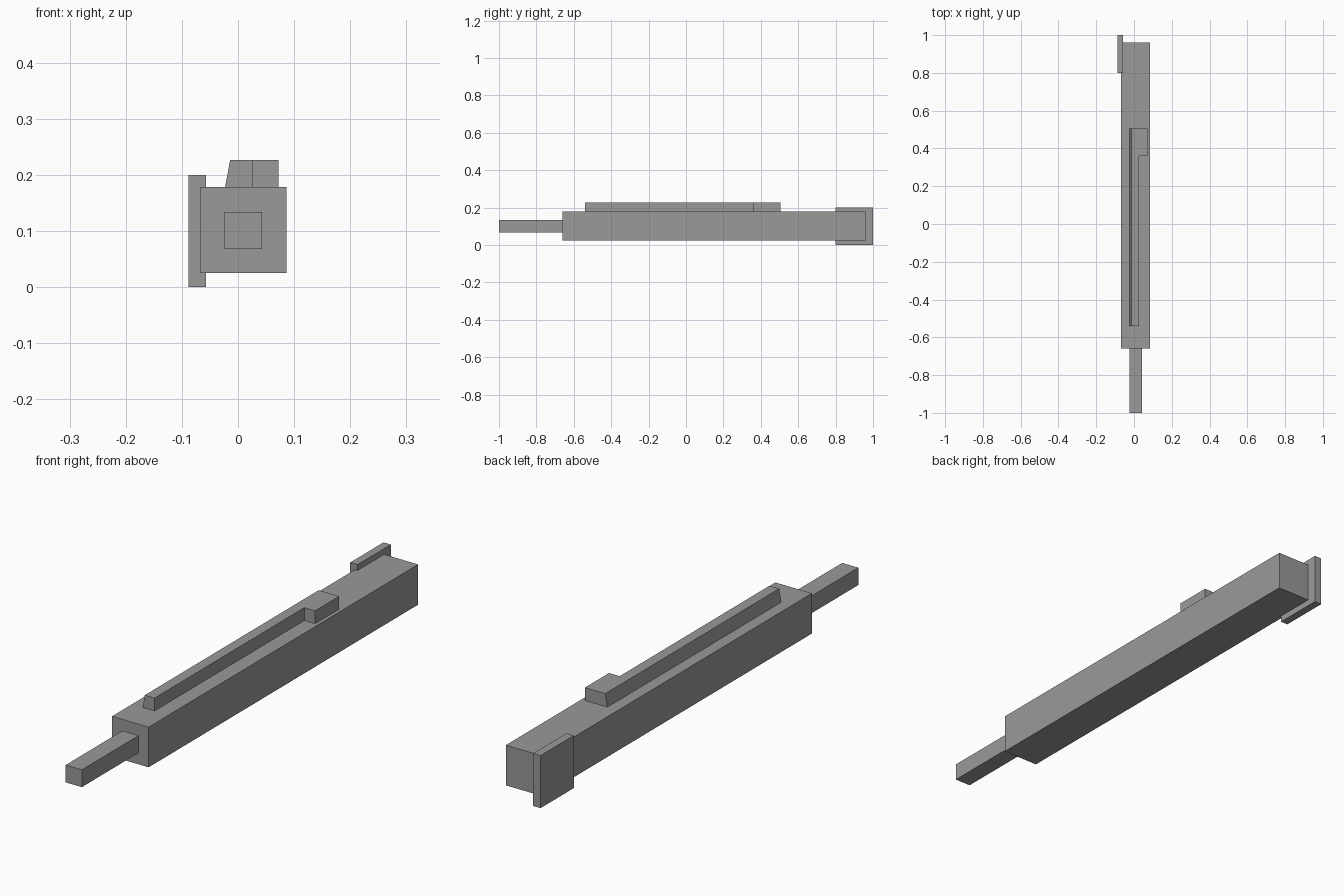
import bpy
import bmesh

cube = bpy.data.objects.get("Cube")
if cube:
    bpy.data.objects.remove(cube, do_unlink=True)

# Single flat colour
grey = bpy.data.materials.new("plain_grey")
grey.use_nodes = True
colour = (0.32, 0.32, 0.32, 1)
grey.diffuse_color = colour
grey.node_tree.nodes["Principled BSDF"].inputs["Base Color"].default_value = colour


def prism(name, outline, z0, z1, lean=0.0):
    """Extrude an outline upwards; lean shifts the top of its -x edge."""
    bm = bmesh.new()
    base = bm.faces.new([bm.verts.new((x, y, z0)) for x, y in outline])
    result = bmesh.ops.extrude_face_region(bm, geom=[base], use_keep_orig=True)
    left = min(x for x, y in outline)
    for v in result["geom"]:
        if isinstance(v, bmesh.types.BMVert):
            v.co.z = z1
            if v.co.x < left + 0.001:
                v.co.x += lean
    bmesh.ops.recalc_face_normals(bm, faces=bm.faces)
    mesh = bpy.data.meshes.new(name)
    bm.to_mesh(mesh)
    bm.free()
    mesh.materials.append(grey)
    obj = bpy.data.objects.new(name, mesh)
    bpy.context.collection.objects.link(obj)
    return obj


def box(name, x0, x1, y0, y1, z0, z1):
    return prism(name, [(x0, y0), (x1, y0), (x1, y1), (x0, y1)], z0, z1)


# Long square body, front rod and rear side plate
box("body", -0.068, 0.086, -0.66, 0.96, 0.025, 0.178)
box("front_rod", -0.025, 0.043, -1.0, -0.66, 0.068, 0.134)
box("side_plate", -0.088, -0.057, 0.8, 1.0, 0.0, 0.2)

# L-shaped top rail with one sloping side
rail = [(-0.023, -0.54), (0.027, -0.54), (0.027, 0.36),
        (0.072, 0.36), (0.072, 0.505), (-0.023, 0.505)]
prism("top_rail", rail, 0.178, 0.227, lean=0.009)
